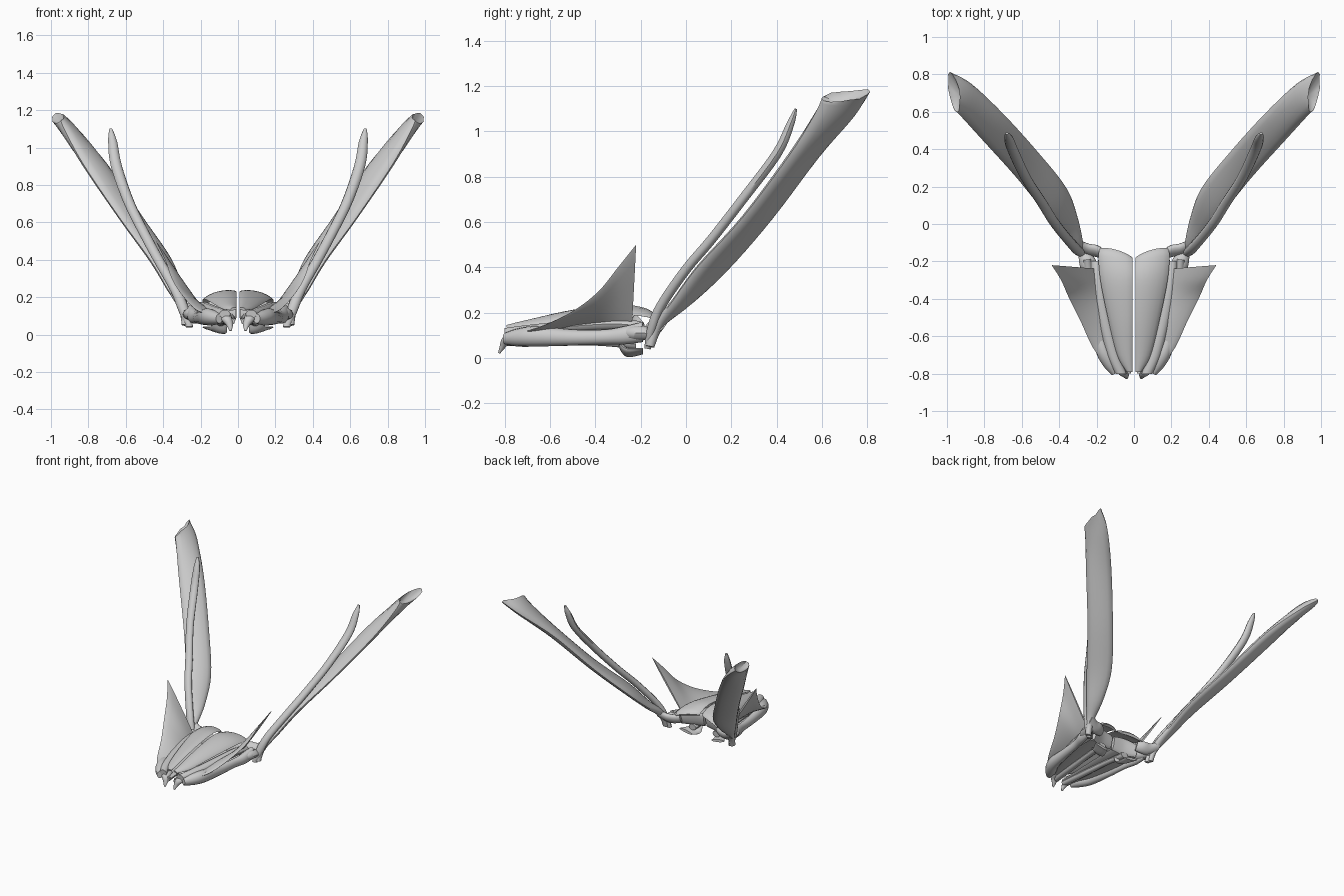
import bpy
import bmesh
import math
import random
from mathutils import Vector

random.seed(4)

default_cube = bpy.data.objects.get("Cube")
if default_cube:
    bpy.data.objects.remove(default_cube, do_unlink=True)

# One plain bone grey for everything
bone = bpy.data.materials.new("bone_grey")
bone.use_nodes = True
bone_colour = (.6, .6, .6, 1)
bone.diffuse_color = bone_colour
bone.node_tree.nodes["Principled BSDF"].inputs["Base Color"].default_value = bone_colour


def smooth_point(before, start, end, after, t):
    """Catmull-Rom interpolation, works on vectors and numbers."""
    return (start * 2 + (end - before) * t
            + (before * 2 - start * 5 + end * 4 - after) * t ** 2
            + (start * 3 - before - end * 3 + after) * t ** 3) * .5


def refine(sections, steps):
    """Insert smooth in-between sections."""
    result = []
    last = len(sections) - 1
    for i in range(last):
        window = [sections[min(max(i + k, 0), last)] for k in (-1, 0, 1, 2)]
        for step in range(steps):
            t = step / steps
            result.append(tuple(smooth_point(*values, t) for values in zip(*window)))
    result.append(sections[last])
    return result


def blade(name, sections, sides=14, steps=5, jag=0, bow=0):
    """Mirrored loft of flat oval sections: edge point, edge point, thickness.
    jag roughens and hollows the last end, bow arches the sections."""
    sections = [(Vector(a), Vector(b), t) for a, b, t in sections]
    sections = refine(sections, steps)
    centres = [(a + b) / 2 for a, b, t in sections]
    bm = bmesh.new()
    rings = []
    for i, (a, b, thickness) in enumerate(sections):
        along = centres[min(i + 1, len(centres) - 1)] - centres[max(i - 1, 0)]
        along.normalize()
        across = (b - a) / 2
        normal = across.cross(along).normalized()
        if bow and normal.z < 0:
            normal.negate()
        ring = []
        for k in range(sides):
            angle = math.tau * k / sides
            c, s = math.cos(angle), math.sin(angle)
            point = centres[i] + across * c + normal * (s * thickness / 2)
            point += normal * (bow * across.length * (1 - c * c))
            if jag and i == len(sections) - 1:
                point += along * random.uniform(-jag, jag)
            ring.append(bm.verts.new(point))
        rings.append(ring)
    for low, high in zip(rings, rings[1:]):
        for k in range(sides):
            n = (k + 1) % sides
            bm.faces.new((low[k], low[n], high[n], high[k]))
    bm.faces.new(rings[0])
    end = bm.faces.new(rings[-1])
    if jag:
        hub = bm.verts.new(centres[-1] - along * .06)
        bm.faces.remove(end)
        for k in range(sides):
            bm.faces.new((rings[-1][k], rings[-1][(k + 1) % sides], hub))
    bmesh.ops.recalc_face_normals(bm, faces=bm.faces)
    mesh = bpy.data.meshes.new(name)
    bm.to_mesh(mesh)
    bm.free()
    mesh.materials.append(bone)
    part = bpy.data.objects.new(name, mesh)
    bpy.context.collection.objects.link(part)
    part.modifiers.new("both_sides", "MIRROR").use_mirror_merge = False
    bpy.ops.object.select_all(action="DESELECT")
    part.select_set(True)
    bpy.context.view_layer.objects.active = part
    bpy.ops.object.shade_smooth_by_angle(angle=math.radians(45))
    return part


def rod(name, points, flatness=1.5):
    """Mirrored bone that follows points of x, y, z, radius."""
    blade(name, [((x - r, y, z), (x + r, y, z), r * flatness)
                 for x, y, z, r in points], sides=10)


# Long rear arms, broad ribbons with a broken end
blade("rear_arms", [
    ((.26, -.17, .05), (.30, -.15, .05), .04),
    ((.27, -.11, .15), (.32, -.13, .15), .05),
    ((.30, .03, .25), (.38, -.06, .25), .05),
    ((.36, .19, .40), (.47, .05, .40), .06),
    ((.51, .38, .62), (.63, .25, .62), .06),
    ((.70, .59, .90), (.82, .46, .90), .07),
    ((.87, .75, 1.08), (.92, .57, 1.08), .08),
    ((.98, .81, 1.17), (.95, .60, 1.15), .07),
], jag=.012)

# Slender splints lying against the arms
rod("arm_splints", [
    (.26, -.17, .04, .02), (.29, -.15, .13, .03), (.33, -.11, .23, .03),
    (.42, 0, .39, .03), (.49, .11, .52, .03), (.58, .25, .70, .03),
    (.65, .40, .90, .03), (.67, .46, 1.03, .024), (.68, .485, 1.1, .008),
])

# Paired arched roof plates
blade("roof_plates", [
    ((.008, -.79, .14), (.04, -.79, .13), .015),
    ((.008, -.70, .16), (.09, -.70, .14), .02),
    ((.008, -.50, .205), (.14, -.50, .17), .02),
    ((.008, -.30, .23), (.18, -.30, .19), .02),
    ((.008, -.20, .21), (.19, -.17, .18), .02),
    ((.008, -.18, .19), (.18, -.13, .16), .02),
], bow=.15)

# Narrow bones along the rims of the roof
rod("roof_rims", [
    (.07, -.80, .11, .03), (.11, -.70, .12, .035), (.16, -.50, .14, .035),
    (.19, -.32, .15, .035), (.20, -.20, .14, .03),
])

# Flared side wings rising to a pointed rear corner
blade("side_wings", [
    ((.08, -.77, .10), (.14, -.77, .11), .02),
    ((.10, -.64, .11), (.22, -.66, .13), .02),
    ((.13, -.50, .12), (.29, -.51, .20), .02),
    ((.16, -.38, .12), (.35, -.39, .29), .02),
    ((.18, -.29, .12), (.39, -.30, .40), .018),
    ((.19, -.24, .12), (.44, -.22, .50), .012),
])

# Lower side bars, swollen toward the snout
blade("lower_bars", [
    ((.10, -.80, .06), (.10, -.80, .11), .04),
    ((.13, -.74, .05), (.13, -.74, .13), .08),
    ((.17, -.66, .05), (.17, -.66, .14), .08),
    ((.20, -.50, .055), (.20, -.50, .125), .06),
    ((.22, -.36, .06), (.22, -.36, .125), .05),
    ((.24, -.27, .06), (.24, -.27, .14), .06),
    ((.25, -.19, .07), (.25, -.19, .16), .05),
])

# Floor plates and the ridges beneath them
blade("floor_plates", [
    ((.01, -.79, .08), (.09, -.79, .08), .02),
    ((.015, -.60, .09), (.16, -.60, .08), .02),
    ((.02, -.40, .10), (.19, -.40, .08), .02),
    ((.03, -.23, .11), (.20, -.23, .08), .02),
])
rod("floor_ridges", [
    (.04, -.80, .07, .025), (.06, -.60, .07, .025),
    (.08, -.40, .07, .022), (.10, -.22, .06, .03),
])

# Hooked snout tips
rod("snout_hooks", [
    (.07, -.74, .10, .035), (.06, -.79, .08, .03),
    (.045, -.81, .05, .018), (.04, -.825, .02, .006),
])

# Flanges hanging below the rear of the floor
blade("rear_flanges", [
    ((.06, -.29, .06), (.14, -.29, .06), .02),
    ((.06, -.26, .01), (.15, -.26, .04), .03),
    ((.08, -.19, .02), (.19, -.19, .04), .02),
])

# Joint blocks and links between skull and arms
rod("joint_blocks", [
    (.23, -.28, .11, .03), (.24, -.24, .11, .045),
    (.25, -.19, .11, .045), (.27, -.14, .10, .025),
])
blade("joint_links", [
    ((.16, -.18, .10), (.16, -.15, .16), .04),
    ((.20, -.17, .09), (.20, -.12, .16), .05),
    ((.25, -.16, .09), (.25, -.11, .16), .05),
    ((.31, -.13, .12), (.31, -.08, .19), .04),
])

# Rear wall closing the gap between floor and roof
blade("rear_walls", [
    ((.01, -.25, .08), (.01, -.23, .18), .03),
    ((.10, -.24, .07), (.10, -.22, .19), .03),
    ((.19, -.21, .07), (.19, -.19, .16), .03),
])
